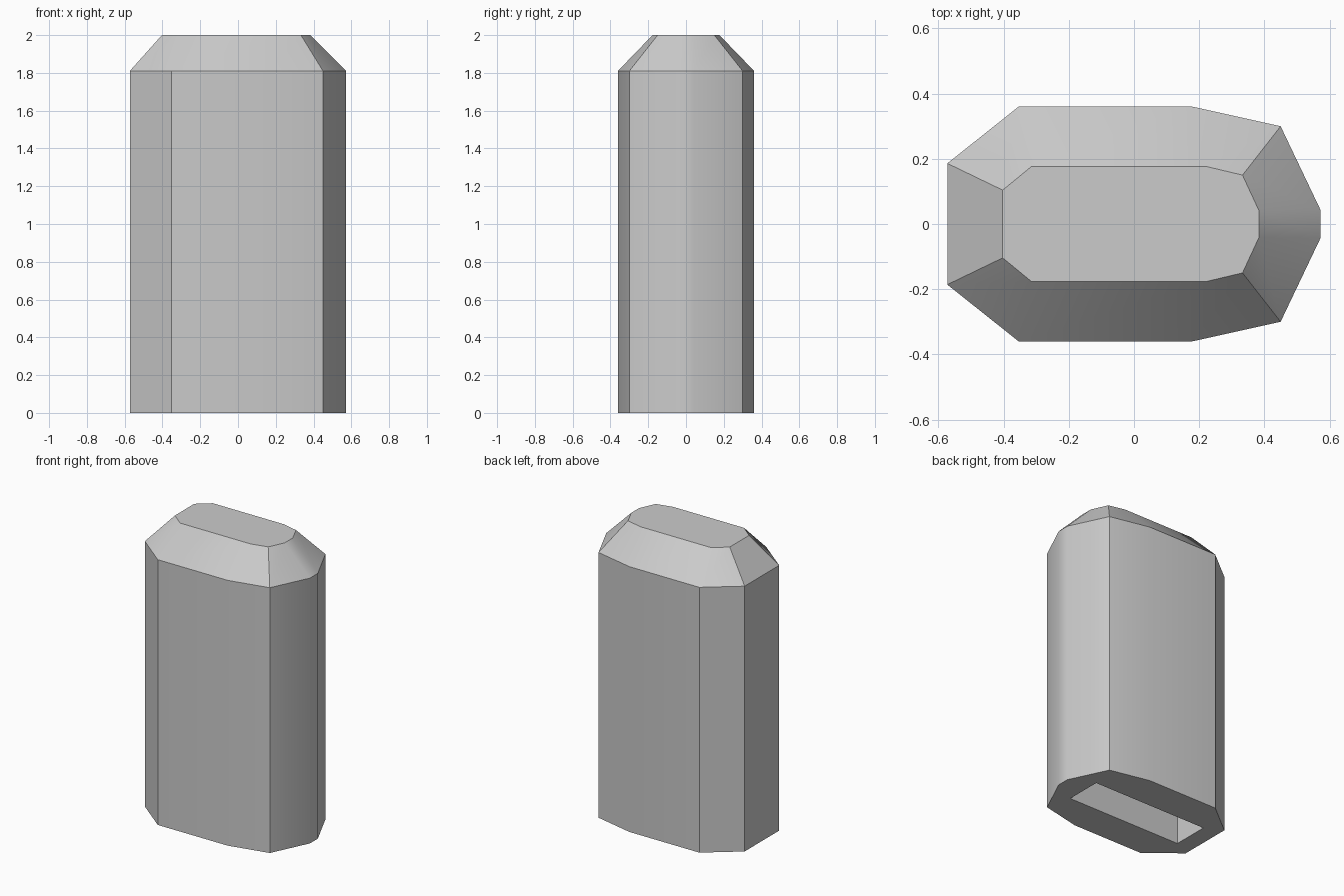
import bpy
import bmesh
import math

default = bpy.data.objects.get("Cube")
if default:
    bpy.data.objects.remove(default, do_unlink=True)

# One plain grey
GREY = (0.6, 0.6, 0.6, 1.0)
grey = bpy.data.materials.new("plain grey")
grey.use_nodes = True
grey.diffuse_color = GREY
grey.node_tree.nodes["Principled BSDF"].inputs["Base Color"].default_value = GREY


def mirrored(half):
    """Close a half outline (y > 0, nose to tail) across the x axis."""
    return half + [(x, -y) for x, y in reversed(half)]


# Outlines: full body section, narrowed top, rectangular socket
BODY = mirrored([(0.573, 0.042), (0.45, 0.3), (0.175, 0.361), (-0.353, 0.361), (-0.573, 0.186)])
TOP = mirrored([(0.383, 0.042), (0.333, 0.15), (0.22, 0.177), (-0.314, 0.177), (-0.403, 0.104)])
SOCKET = mirrored([(0.41, 0.125), (-0.455, 0.125)])
SHOULDER, HEIGHT, DEPTH = 1.81, 2.0, 1.6

bm = bmesh.new()


def ring(outline, z):
    return [bm.verts.new((x, y, z)) for x, y in outline]


def loft(low, high):
    for i in range(len(low)):
        j = (i + 1) % len(low)
        bm.faces.new((low[i], low[j], high[j], high[i]))


# Straight walls, sloped shoulder and flat cap
base, shoulder, cap = ring(BODY, 0), ring(BODY, SHOULDER), ring(TOP, HEIGHT)
loft(base, shoulder)
loft(shoulder, cap)
bm.faces.new(cap)

# Socket sunk into the underside
mouth, ceiling = ring(SOCKET, 0), ring(SOCKET, DEPTH)
loft(mouth, ceiling)
bm.faces.new(ceiling)

# Flat underside around the socket mouth
rim = [e for e in bm.edges if e.is_boundary]
bmesh.ops.triangle_fill(bm, edges=rim, use_beauty=True)
under = [f for f in bm.faces if all(v.co.z == 0 for v in f.verts)]
bmesh.ops.dissolve_limit(bm, angle_limit=0.01, edges=list({e for f in under for e in f.edges}),
                         verts=[])
bmesh.ops.recalc_face_normals(bm, faces=bm.faces)

mesh = bpy.data.meshes.new("hollow_body")
bm.to_mesh(mesh)
bm.free()
mesh.materials.append(grey)
body = bpy.data.objects.new("hollow_body", mesh)
bpy.context.collection.objects.link(body)

# Soft rounding on shallow corners, crisp on the rest
bpy.ops.object.select_all(action='DESELECT')
body.select_set(True)
bpy.context.view_layer.objects.active = body
bpy.ops.object.shade_smooth_by_angle(angle=math.radians(30))
